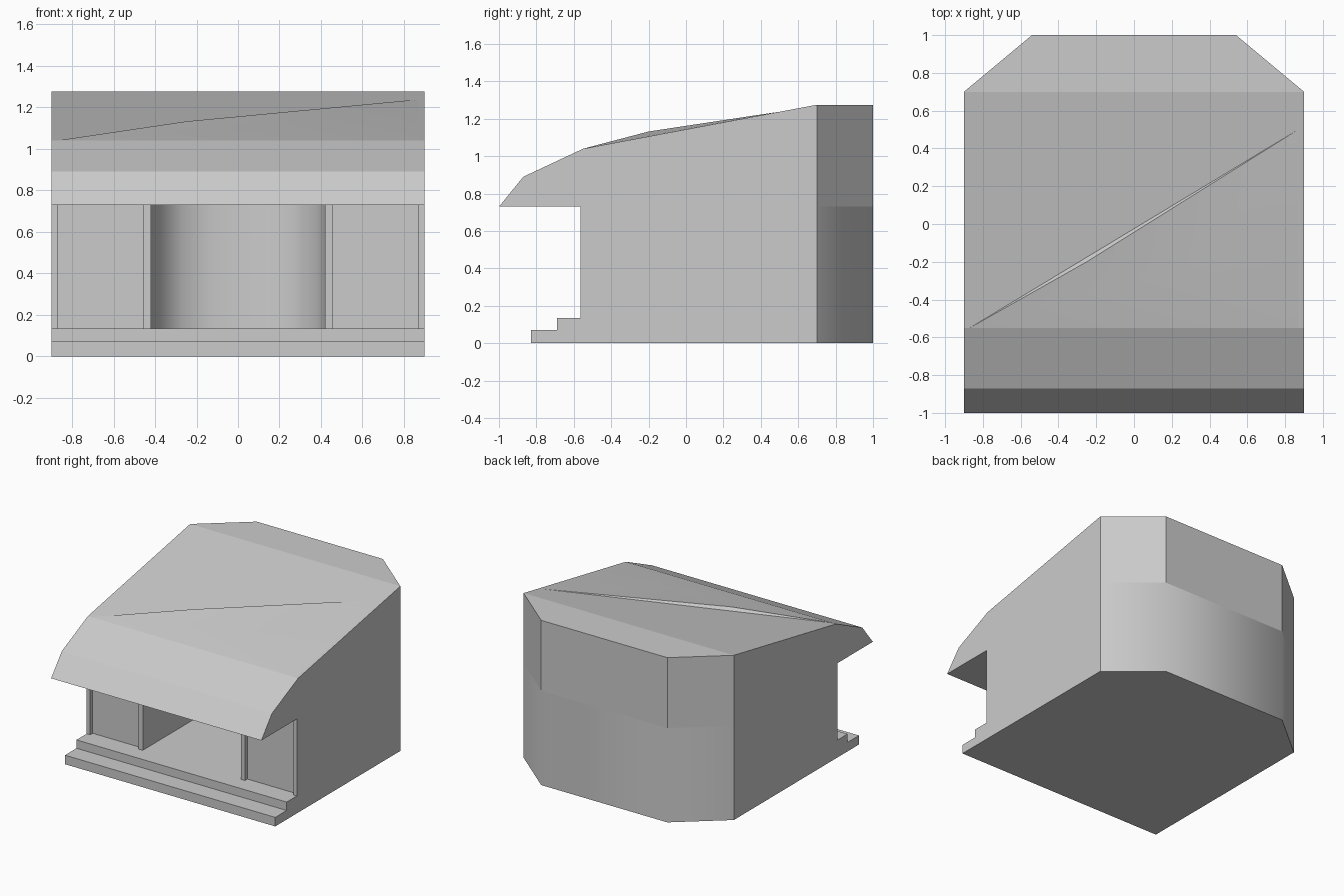
import bpy, bmesh, math
from mathutils import Vector

cube = bpy.data.objects.get("Cube")
if cube:
    bpy.data.objects.remove(cube, do_unlink=True)

GREY = (0.6, 0.6, 0.6, 1)
plaster = bpy.data.materials.new("pale_grey_plaster")
plaster.use_nodes = True
plaster.diffuse_color = GREY
plaster.node_tree.nodes["Principled BSDF"].inputs["Base Color"].default_value = GREY


def finish(name, bm, angle=None):
    bmesh.ops.recalc_face_normals(bm, faces=bm.faces)
    mesh = bpy.data.meshes.new(name)
    bm.to_mesh(mesh)
    bm.free()
    mesh.materials.append(plaster)
    obj = bpy.data.objects.new(name, mesh)
    bpy.context.collection.objects.link(obj)
    if angle:
        bpy.ops.object.select_all(action='DESELECT')
        obj.select_set(True)
        bpy.context.view_layer.objects.active = obj
        bpy.ops.object.shade_smooth_by_angle(angle=math.radians(angle))
    return obj


def prism(points, offset):
    """Extrude a closed outline of 3D points along an offset."""
    bm = bmesh.new()
    face = bm.faces.new([bm.verts.new(p) for p in points])
    ext = bmesh.ops.extrude_face_region(bm, geom=[face])
    moved = [v for v in ext["geom"] if isinstance(v, bmesh.types.BMVert)]
    bmesh.ops.translate(bm, verts=moved, vec=offset)
    return bm


W, EAVES = 0.9, 0.73
FRONT, STEP_TOP = -0.565, 0.135

# Walls: half plan from the back middle round the outside, the front posts and the room
half = [(0.54, 1.0), (W, 0.7), (W, FRONT), (0.87, FRONT), (0.87, FRONT + 0.03),
        (0.455, FRONT + 0.03), (0.455, FRONT), (0.42, FRONT)]
for i in range(4):
    a = math.radians(30 * i)
    half.append((0.12 + 0.3 * math.cos(a), 0.3 + 0.3 * math.sin(a)))
plan = half + [(-x, y) for x, y in reversed(half)]
finish("walls", prism([(x, y, 0) for x, y in plan], (0, 0, EAVES)), 45)

# Floor inside the walls and under the recessed front panels
floor = [(-0.87, FRONT), (0.87, FRONT), (0.87, -0.5), (0.43, -0.5),
         (0.43, 0.62), (-0.43, 0.62), (-0.43, -0.5), (-0.87, -0.5)]
finish("floor", prism([(x, y, 0) for x, y in floor], (0, 0, STEP_TOP)))

# Front steps
steps = [(-0.83, 0), (-0.83, 0.07), (-0.69, 0.07), (-0.69, STEP_TOP),
         (FRONT, STEP_TOP), (FRONT, 0)]
finish("front_steps", prism([(-W, y, z) for y, z in steps], (2 * W, 0, 0)))

# Roof with its overhanging front, back corners cut off
profile = [(-1, EAVES), (-0.87, 0.89), (-0.55, 1.04), (0.7, 1.275), (1, 1.275), (1, EAVES)]
bm = prism([(-W, y, z) for y, z in profile], (2 * W, 0, 0))
for side in (-1, 1):
    bmesh.ops.bisect_plane(bm, geom=bm.verts[:] + bm.edges[:] + bm.faces[:],
                           plane_co=Vector((side * W, 0.7, 0)),
                           plane_no=Vector((side * 0.3, 0.36, 0)), clear_outer=True)
    bmesh.ops.holes_fill(bm, edges=[e for e in bm.edges if e.is_boundary])
finish("roof", bm)

# Low diagonal swelling on the roof
bm = bmesh.new()
for p in [(-0.87, -0.55, 1.04), (0.87, -0.55, 1.04), (-0.25, -0.2, 1.132),
          (0.34, -0.2, 1.132), (0.87, 0.5, 1.238)]:
    bm.verts.new(p)
bmesh.ops.convex_hull(bm, input=bm.verts[:])
finish("roof_swelling", bm, 30)
